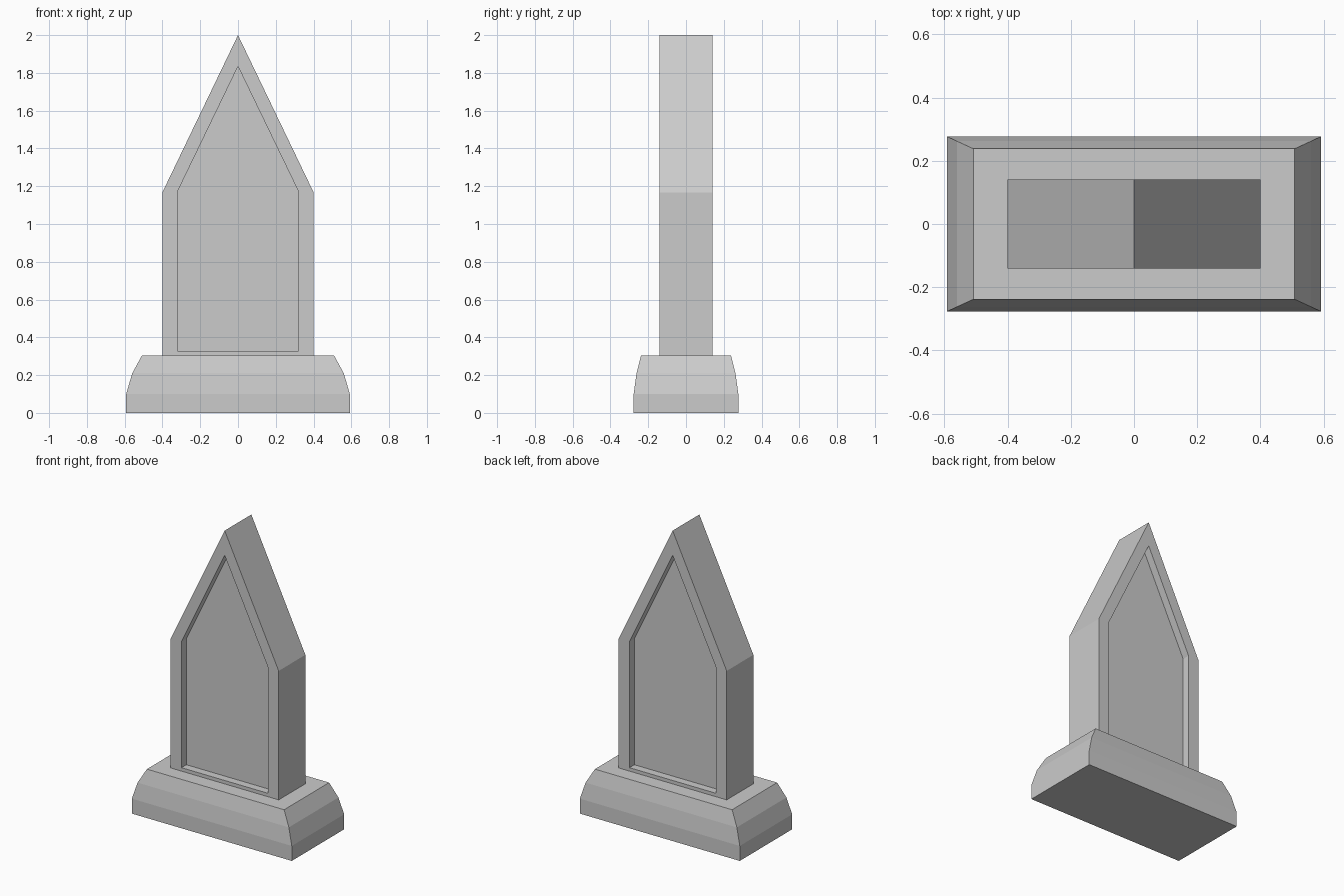
import bpy, bmesh

if "Cube" in bpy.data.objects:
    bpy.data.objects.remove(bpy.data.objects["Cube"])


def loft(name, rings):
    """Skin a sequence of equal-length point rings and cap both ends."""
    bm = bmesh.new()
    loops = [[bm.verts.new(p) for p in ring] for ring in rings]
    n = len(loops[0])
    for a, b in zip(loops, loops[1:]):
        for i in range(n):
            j = (i + 1) % n
            bm.faces.new((a[i], a[j], b[j], b[i]))
    bm.faces.new(loops[0])
    bm.faces.new(loops[-1])
    bmesh.ops.recalc_face_normals(bm, faces=bm.faces)
    mesh = bpy.data.meshes.new(name)
    bm.to_mesh(mesh)
    bm.free()
    obj = bpy.data.objects.new(name, mesh)
    bpy.context.collection.objects.link(obj)
    return obj


def rect(hx, hy, z):
    return [(-hx, -hy, z), (hx, -hy, z), (hx, hy, z), (-hx, hy, z)]


def gable(hx, bottom, shoulder, apex, y):
    return [(-hx, y, bottom), (hx, y, bottom), (hx, y, shoulder),
            (0, y, apex), (-hx, y, shoulder)]


# Plinth with a faceted, rounded-over upper edge
loft("plinth", [rect(0.592, 0.277, 0), rect(0.592, 0.277, 0.10),
                rect(0.56, 0.262, 0.21), rect(0.508, 0.238, 0.305)])

# Pointed slab with a recessed panel on front and back
outer = (0.40, 0.305, 1.168, 2.0)
inner = (0.32, 0.328, 1.172, 1.834)
half, recess = 0.141, 0.052
loft("headstone_slab", [gable(*inner, -half + recess), gable(*inner, -half),
                        gable(*outer, -half), gable(*outer, half),
                        gable(*inner, half), gable(*inner, half - recess)])
